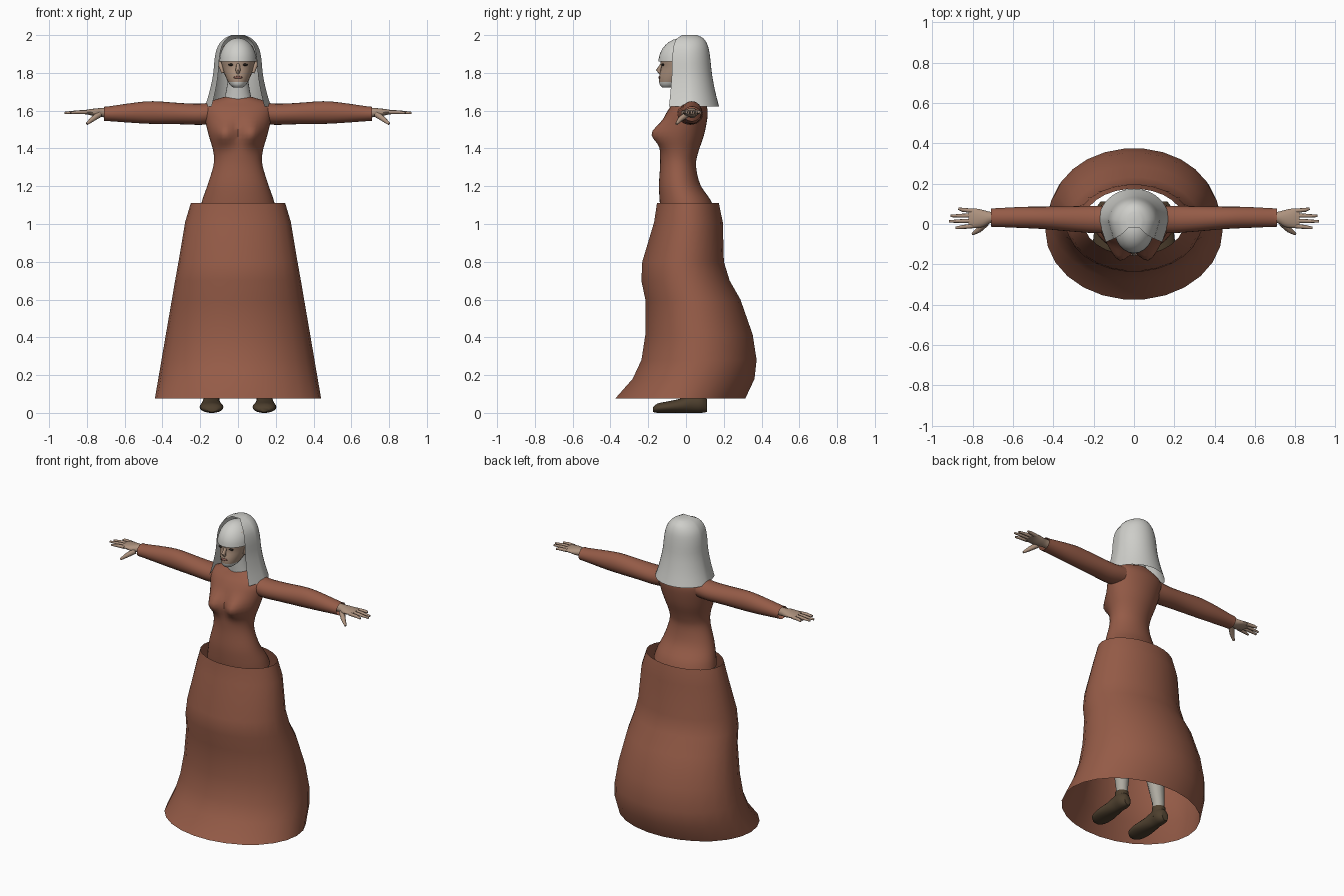
import bpy, bmesh, math
from mathutils import Vector

if "Cube" in bpy.data.objects:
    bpy.data.objects.remove(bpy.data.objects["Cube"], do_unlink=True)


def material(name, r, g, b):
    m = bpy.data.materials.new(name)
    m.use_nodes = True
    m.diffuse_color = (r, g, b, 1)
    m.node_tree.nodes["Principled BSDF"].inputs["Base Color"].default_value = (r, g, b, 1)
    return m


RUST = material("rust cloth", .30, .105, .063)
HAIR = material("silver hair", .62, .62, .59)
SKIN = material("skin", .42, .29, .21)
LINEN = material("grey linen", .42, .40, .35)
LEATHER = material("brown leather", .075, .05, .027)
DARK = material("dark eye", .02, .015, .012)
LIP = material("lip", .25, .11, .085)
made = []


def finish(name, bm, *mats):
    bmesh.ops.recalc_face_normals(bm, faces=bm.faces)
    me = bpy.data.meshes.new(name)
    bm.to_mesh(me)
    bm.free()
    for m in mats:
        me.materials.append(m)
    ob = bpy.data.objects.new(name, me)
    bpy.context.collection.objects.link(ob)
    made.append(ob)
    return ob


def smooth_stations(rows, k):
    """Catmull-Rom through the cross-section rows."""
    out = []
    for i in range(len(rows) - 1):
        p0, p1, p2, p3 = (rows[max(0, min(len(rows) - 1, i + j))] for j in (-1, 0, 1, 2))
        for s in range(k):
            t = s / k
            out.append([.5 * (2 * b + (c - a) * t + (2 * a - 5 * b + 4 * c - d) * t * t
                              + (3 * b - a - 3 * c + d) * t ** 3)
                        for a, b, c, d in zip(p0, p1, p2, p3)])
    return out + [rows[-1]]


AXES = {"X": lambda t, a, b: (t, b, a), "Y": lambda t, a, b: (a, t, b), "Z": lambda t, a, b: (a, b, t)}


def loft(name, mat, rows, axis="Z", n=24, k=3, caps=True, side=1, shape=None, extra=()):
    """Elliptical sections; row = (position, a min, a max, b min, b max)."""
    bm = bmesh.new()
    rings = []
    for t, a0, a1, b0, b1 in smooth_stations(rows, k):
        ring = []
        for i in range(n):
            u = math.tau * i / n
            p = Vector(AXES[axis](t, (a0 + a1) / 2 + (a1 - a0) / 2 * math.cos(u),
                                  (b0 + b1) / 2 + (b1 - b0) / 2 * math.sin(u)))
            if shape:
                shape(p)
            p.x *= side
            ring.append(bm.verts.new(p))
        rings.append(ring)
    for r, s in zip(rings, rings[1:]):
        for i in range(n):
            bm.faces.new((r[i], r[(i + 1) % n], s[(i + 1) % n], s[i]))
    if caps:
        bm.faces.new(rings[0])
        bm.faces.new(rings[-1])
    return finish(name, bm, mat, *extra)


def upright(*rows):
    """Rows (z, half width, y front, y back) centred on x = 0."""
    return [(z, -w, w, f, b) for z, w, f, b in rows]


def limb(name, mat, points, radii, n=8, side=1):
    """Round tapering limb along a path."""
    cu = bpy.data.curves.new(name, "CURVE")
    cu.dimensions = "3D"
    cu.bevel_depth, cu.bevel_resolution, cu.use_fill_caps = 1, n // 4, True
    sp = cu.splines.new("POLY")
    sp.points.add(len(points) - 1)
    for q, p, r in zip(sp.points, points, radii):
        q.co = (p[0] * side, p[1], p[2], 1)
        q.radius = r
    tmp = bpy.data.objects.new(name, cu)
    bm = bmesh.new()
    bpy.context.collection.objects.link(tmp)
    bpy.context.view_layer.update()
    bm.from_mesh(tmp.evaluated_get(bpy.context.evaluated_depsgraph_get()).to_mesh())
    bpy.data.objects.remove(tmp, do_unlink=True)
    return finish(name, bm, mat)


def ball(name, mat, loc, size, cut=None):
    bm = bmesh.new()
    bmesh.ops.create_uvsphere(bm, u_segments=24, v_segments=16, radius=1)
    for v in bm.verts:
        v.co = Vector(loc) + Vector(c * s for c, s in zip(v.co, size))
    if cut is not None:
        bmesh.ops.bisect_plane(bm, geom=bm.verts[:] + bm.edges[:] + bm.faces[:],
                               plane_co=(0, 0, cut), plane_no=(0, 0, -1), clear_outer=True)
    return finish(name, bm, mat)


# Open bell skirt with a swept back
loft("skirt", RUST, upright(
    (.077, .44, -.376, .317), (.18, .422, -.285, .365), (.28, .405, -.238, .376),
    (.415, .382, -.217, .355), (.6, .35, -.217, .29), (.7, .333, -.238, .233),
    (.8, .315, -.233, .202), (1.01, .28, -.17, .196), (1.11, .25, -.155, .175)),
    n=26, k=1, caps=False)


# Bodice, with the bust pushed forward
def bust(p):
    if p.y < 0:
        d = ((abs(p.x) - .075) / .055) ** 2 + ((p.z - 1.48) / .06) ** 2
        p.y -= .062 * math.exp(-d)


loft("bodice", RUST, upright(
    (1.08, .2, -.135, .15), (1.13, .188, -.14, .128), (1.21, .16, -.143, .075),
    (1.31, .13, -.137, .053), (1.38, .13, -.137, .065), (1.47, .155, -.135, .095),
    (1.56, .177, -.115, .113), (1.61, .182, -.09, .113), (1.645, .155, -.06, .1),
    (1.672, .075, -.04, .085)), n=40, k=4, shape=bust)
loft("hips", LINEN, upright((.86, .15, -.11, .12), (.98, .19, -.125, .15), (1.1, .19, -.13, .14)))
loft("neck", HAIR, upright((1.64, .08, -.045, .085), (1.69, .066, -.05, .07), (1.77, .052, -.06, .06)))

# Head, with a pale band over the chin
head = loft("head", SKIN, upright(
    (1.722, .024, -.125, -.06), (1.74, .045, -.14, -.02), (1.78, .066, -.142, .04),
    (1.83, .084, -.132, .08), (1.88, .092, -.135, .09), (1.94, .078, -.11, .08),
    (1.97, .03, -.06, .03)), extra=(HAIR,))
for f in head.data.polygons:
    f.material_index = int(f.center.z < 1.757)
limb("nose", SKIN, [(0, -.125, 1.85), (0, -.146, 1.815), (0, -.135, 1.798)], [.008, .013, .008])
ball("mouth", LIP, (0, -.14, 1.776), (.024, .007, .007))
ball("fringe", HAIR, (0, -.02, 1.858), (.1, .126, .127), cut=1.86)

# Long hair: shell open at the front and below
bm = bmesh.new()
rows = smooth_stations([
    (1.622, .175, -.09, .175), (1.7, .151, -.082, .155), (1.79, .132, -.075, .138),
    (1.88, .123, -.072, .128), (1.94, .107, -.066, .117), (1.98, .075, -.05, .095),
    (2.0, .035, -.02, .06)], 3)
rings = []
for z, w, f, b in rows:
    mid = f + (b - f) * .4
    ring = [(.8 * w, f, z)] + [(w * math.cos(u), mid + (b - mid) * math.sin(u), z)
                               for u in (math.pi * i / 20 for i in range(21))] + [(-.8 * w, f, z)]
    rings.append([bm.verts.new(p) for p in ring])
for r, s in zip(rings, rings[1:]):
    for i in range(len(r) - 1):
        bm.faces.new((r[i], r[i + 1], s[i + 1], s[i]))
bm.faces.new(rings[-1])
finish("long_hair", bm, HAIR)

for side, word in ((1, "left"), (-1, "right")):
    # Eye and pointed ear
    ball(word + "_eye", DARK, (.036 * side, -.122, 1.843), (.017, .007, .006))
    limb(word + "_ear", SKIN, [(.08, -.05, 1.8), (.09, -.045, 1.835), (.1, -.03, 1.87)],
         [.008, .013, .002], side=side)
    # Sleeve, open at the wrist
    loft(word + "_sleeve", RUST, [
        (.13, 1.53, 1.645, -.045, .09), (.2, 1.525, 1.637, -.045, .09), (.3, 1.528, 1.64, -.038, .088),
        (.45, 1.53, 1.65, -.025, .086), (.55, 1.535, 1.642, -.02, .085),
        (.69, 1.545, 1.622, -.014, .078), (.71, 1.545, 1.622, -.014, .078)],
        axis="X", side=side, caps=False)
    # Hand, fingers and thumb
    loft(word + "_hand", SKIN, [
        (.66, 1.56, 1.615, .005, .06), (.71, 1.565, 1.615, .005, .06), (.75, 1.568, 1.612, -.015, .07),
        (.79, 1.578, 1.607, -.02, .077), (.82, 1.582, 1.601, -.016, .074)],
        axis="X", n=16, side=side)
    for finger, y, tip_y, tip in (("index", -.01, -.02, .885), ("middle", .016, .013, .918),
                                  ("ring", .042, .04, .91), ("little", .065, .076, .87)):
        limb(f"{word}_{finger}_finger", SKIN,
             [(.8, y, 1.592), (.85, (y + tip_y) / 2, 1.592), (tip, tip_y, 1.588)],
             [.011, .01, .006], side=side)
    limb(word + "_thumb", SKIN, [(.735, .005, 1.58), (.77, -.03, 1.555), (.8, -.05, 1.53)],
         [.018, .014, .007], side=side)
    # Stockinged leg and shoe
    limb(word + "_leg", LINEN, [(.09, .01, .95), (.105, .015, .7), (.115, .02, .5), (.125, .04, .33),
                                (.138, .055, .15), (.14, .06, .05)],
         [.088, .075, .055, .056, .036, .034], n=16, side=side)
    loft(word + "_shoe", LEATHER, [
        (-.175, .11, .165, .005, .03), (-.15, .085, .192, 0, .05), (-.09, .077, .203, 0, .062),
        (-.02, .088, .195, 0, .078), (.03, .096, .188, 0, .1), (.08, .097, .186, 0, .1),
        (.112, .12, .165, .005, .07)], axis="Y", n=20, side=side)
    limb(word + "_shoe_collar", LEATHER, [(.14, .058, .04), (.14, .057, .11)], [.044, .04], n=16, side=side)

# Smooth shading with sharp edges kept
bpy.ops.object.select_all(action="DESELECT")
for ob in made:
    ob.select_set(True)
bpy.context.view_layer.objects.active = made[0]
bpy.ops.object.shade_smooth_by_angle(angle=math.radians(50))
